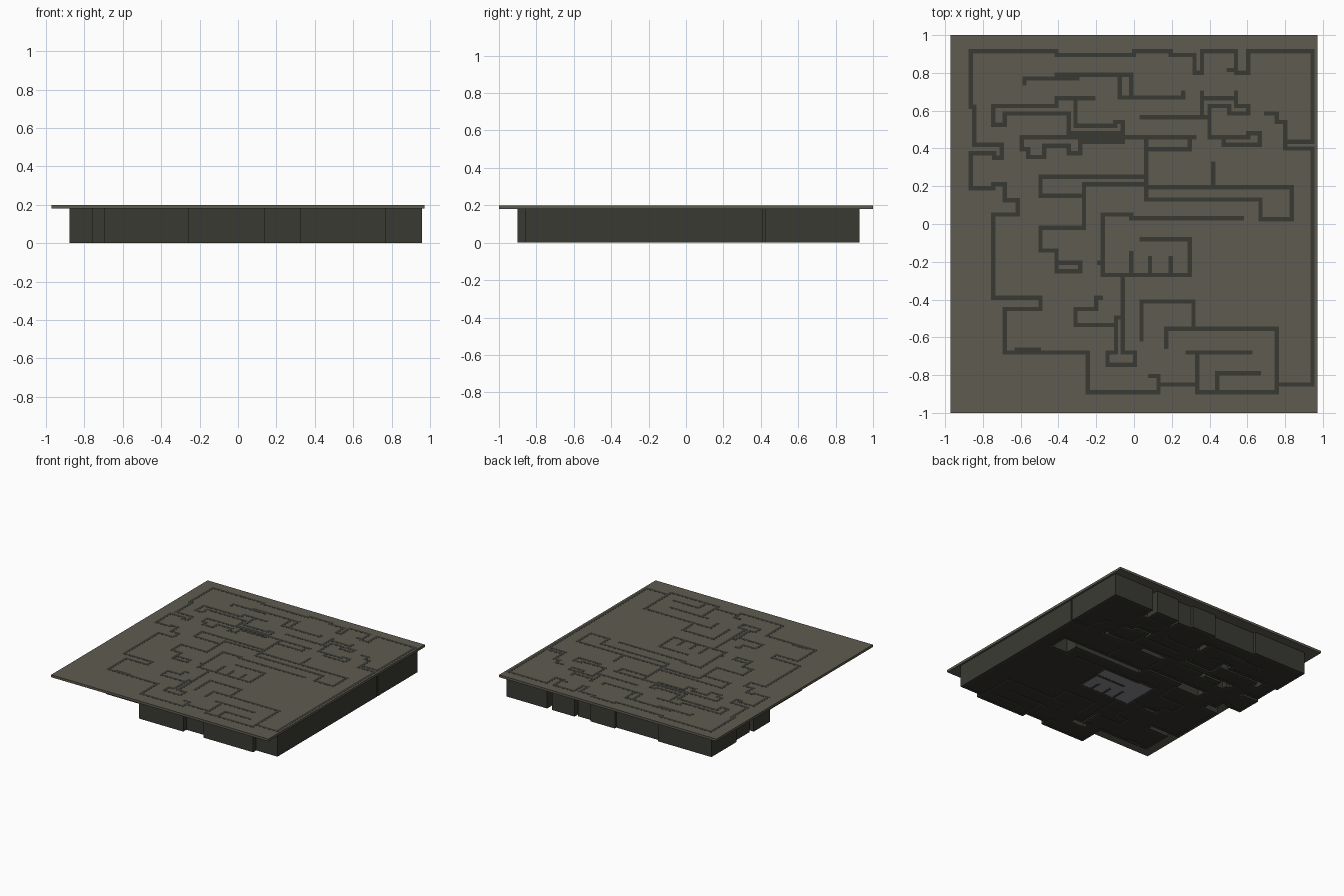
import bpy, bmesh

if "Cube" in bpy.data.objects:
    bpy.data.objects.remove(bpy.data.objects["Cube"])

HALF = 0.0115          # half the wall thickness
TOP = 0.2


def material(name, rgb):
    m = bpy.data.materials.new(name)
    m.diffuse_color = (*rgb, 1)
    m.use_nodes = True
    m.node_tree.nodes["Principled BSDF"].inputs["Base Color"].default_value = m.diffuse_color
    return m


ROOF = material("olive roof", (0.112, 0.105, 0.08))
WALL = material("dark stone wall", (0.042, 0.042, 0.034))
FLOOR = material("dark floor", (0.036, 0.034, 0.028))
PALE = material("pale grey floor", (0.26, 0.26, 0.28))


def add_box(bm, x0, x1, y0, y1, z0, z1):
    v = bmesh.ops.create_cube(bm, size=1)["verts"]
    for p in v:
        p.co = ((x0 + x1) / 2 + p.co.x * (x1 - x0),
                (y0 + y1) / 2 + p.co.y * (y1 - y0),
                (z0 + z1) / 2 + p.co.z * (z1 - z0))


def finish(bm, name, mat):
    me = bpy.data.meshes.new(name)
    bm.to_mesh(me)
    bm.free()
    me.materials.append(mat)
    ob = bpy.data.objects.new(name, me)
    bpy.context.collection.objects.link(ob)
    return ob


def box(name, mat, *dims):
    bm = bmesh.new()
    add_box(bm, *dims)
    return finish(bm, name, mat)


def route(x, y, steps, axis):
    """Right-angled path: steps alternate between new x and new y values."""
    pts = [(x, y)]
    for s in steps:
        x, y = (s, y) if axis == "x" else (x, s)
        axis = "y" if axis == "x" else "x"
        pts.append((x, y))
    return pts


def walls(name, *paths):
    """One wall box per straight run of each path."""
    bm = bmesh.new()
    for pts in paths:
        for (ax, ay), (bx, by) in zip(pts, pts[1:]):
            add_box(bm, min(ax, bx) - HALF, max(ax, bx) + HALF,
                    min(ay, by) - HALF, max(ay, by) + HALF, 0, TOP)
    return finish(bm, name, WALL)


def X(x, y, *steps):
    return route(x, y, steps, "x")


def Y(x, y, *steps):
    return route(x, y, steps, "y")


# Roof plate
box("roof_plate", ROOF, -0.972, 0.972, -1, 1, 0.18, TOP - 0.0008)

# Outer wall, one closed loop
outline = X(-.865, .915, -.41, .895, 0, .915, .195, .895, .32, .8, .36, .915,
            .54, .8, .605, .915, .945, .435, .8, .4, .945, -.85, .755, -.89,
            .335, -.85, .13, -.89, -.245, -.68, -.685, -.45, -.495, -.39,
            -.745, .05, -.615, .125, -.685, .21, -.745, .19, -.865, .375,
            -.74, .35, -.7, .42, -.845, .62, -.865, .915)
walls("outer_wall", outline)

# Closed shafts between rooms: walled, with no floor inside
shafts = [
    X(-.495, .25, .065, .21, -.265, .15, -.495, .25),
    X(.065, .195, .835, .025, .67, .13, .065, .195),
    X(.065, .46, .295, .395, .065, .46),
    X(-.41, -.205, -.285, -.25, -.41, -.205),
    X(-.095, -.495, -.06, -.68, .005, -.745, -.14, -.68, -.095, -.495),
    X(-.745, .625, -.41, .665, -.31, .52, -.1, .54, -.06, .48, -.345, .585,
      -.685, .525, -.745, .625),
    X(-.595, .46, -.06, .435, -.285, .375, -.345, .415, -.475, .355, -.56,
      .395, -.595, .46),
    X(-.075, .79, -.015, .67, -.075, .79),
    X(.36, .665, .54, .625, .605, .585, .505, .625, .4, .565, .36, .665),
    X(.475, .46, .605, .48, .665, .42, .475, .46),
]
walls("shaft_walls", *shafts)

# Free-standing partitions in the back rooms
walls("back_partitions",
      Y(-.58, .745, .77, -.3), X(-.41, .79, -.075), X(-.015, .67, .26, .695),
      X(-.31, .665, -.215), X(.04, .565, .36), Y(.36, .665, .695),
      Y(.54, .665, .695), X(.5, .815, .54), X(.7, .585, .755, .54, .8, .435),
      Y(.4, .565, .46, .475), X(-.06, .46, .32), Y(-.345, .48, .46))

# Partitions in the middle rooms
walls("middle_partitions",
      Y(.065, .395, .13), Y(.42, .195, .32),
      Y(-.265, .15, -.02, -.495, -.14, -.41, -.205),
      X(.57, .03, -.015, .05, -.165, -.27, .295, -.08, .04),
      X(-.185, -.205, -.165))
walls("room_stubs", *[Y(x, -.27, y) for x, y in
                      ((-.015, -.155), (.085, -.18), (.195, -.18))])

# Partitions in the front rooms
walls("front_partitions",
      Y(-.06, -.27, -.495), Y(.04, -.61, -.41, .315, -.555),
      Y(.17, -.65, -.555, .755, -.85), Y(.335, -.85, -.68),
      X(.285, -.68, .615), Y(.44, -.89, -.79, .66),
      Y(.13, -.85, -.805, .085), X(-.62, -.665, -.505),
      X(-.095, -.535, -.31, -.45, -.2, -.39, -.175))

# Floor: filled outline with the shafts left open
curve = bpy.data.curves.new("floor_profile", "CURVE")
curve.dimensions = "2D"
curve.fill_mode = "BOTH"
curve.extrude = 0.002
for loop in [outline] + shafts:
    pts = loop[:-1]
    sp = curve.splines.new("POLY")
    sp.points.add(len(pts) - 1)
    for p, (x, y) in zip(sp.points, pts):
        p.co = (x, y, 0, 1)
    sp.use_cyclic_u = True
helper = bpy.data.objects.new("floor_helper", curve)
bpy.context.collection.objects.link(helper)
bpy.context.view_layer.update()
graph = bpy.context.evaluated_depsgraph_get()
mesh = bpy.data.meshes.new_from_object(helper.evaluated_get(graph))
bpy.data.objects.remove(helper)
mesh.materials.clear()
mesh.materials.append(FLOOR)
floor = bpy.data.objects.new("floor", mesh)
floor.location.z = 0.004
bpy.context.collection.objects.link(floor)

# Pale floor of the central room
box("central_room_floor", PALE, -.165, .295, -.27, .03, 0.0008, 0.0075)
